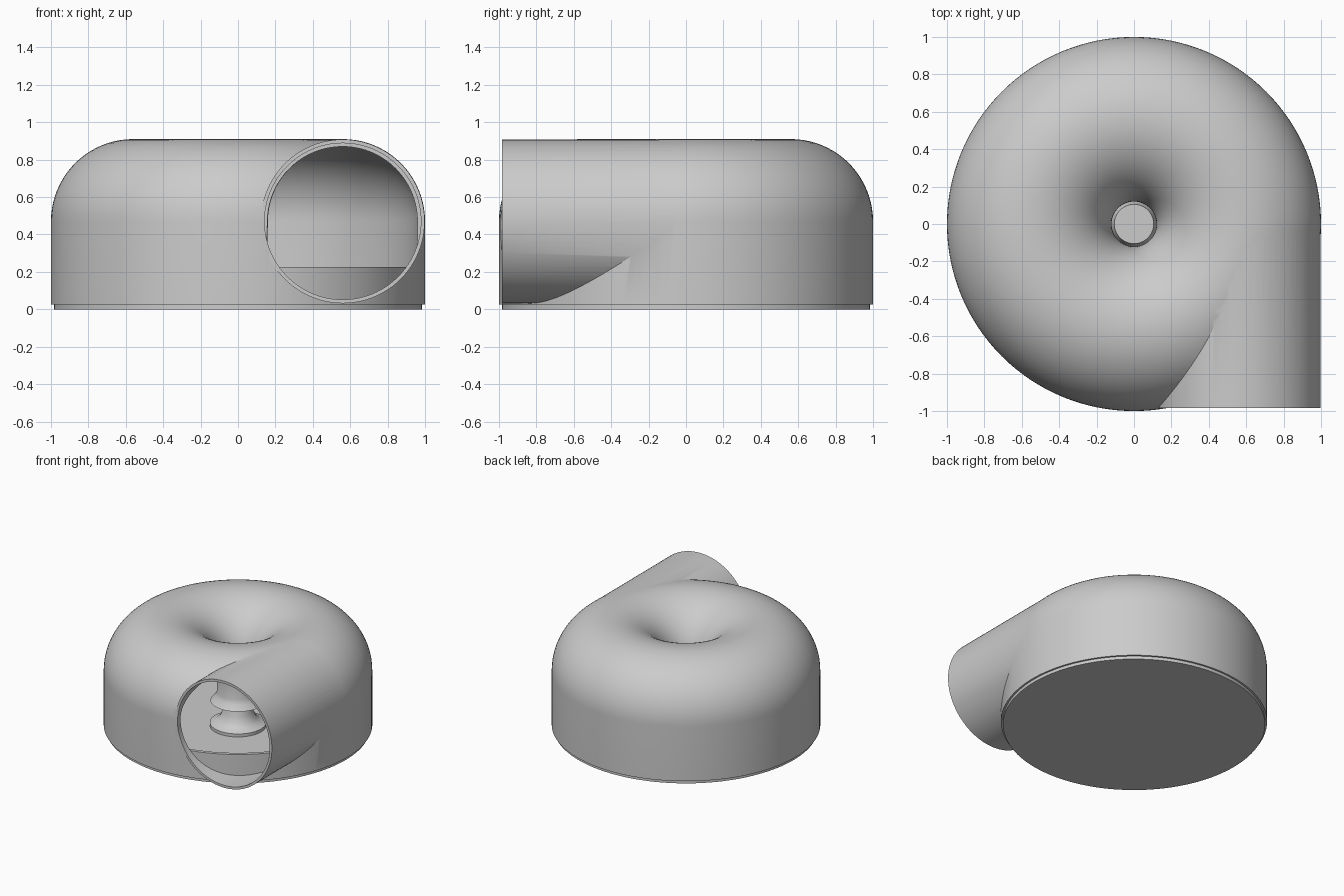
import bpy, bmesh, math
from mathutils import Matrix

cube = bpy.data.objects.get("Cube")
if cube:
    bpy.data.objects.remove(cube, do_unlink=True)

gray = bpy.data.materials.new("plain gray")
gray.use_nodes = True
color = (0.6, 0.6, 0.6, 1)
gray.diffuse_color = color
gray.node_tree.nodes["Principled BSDF"].inputs["Base Color"].default_value = color

TUBE_X, TUBE_Z = 0.56, 0.47   # centre of the rounded section


def finish(bm, name):
    bmesh.ops.recalc_face_normals(bm, faces=bm.faces[:])
    mesh = bpy.data.meshes.new(name)
    bm.to_mesh(mesh)
    bm.free()
    mesh.materials.append(gray)
    obj = bpy.data.objects.new(name, mesh)
    bpy.context.collection.objects.link(obj)
    return obj


def revolve(name, profile, closed=True, steps=128):
    """Spin an (r, z) profile about the vertical axis."""
    bm = bmesh.new()
    rings = []
    for r, z in profile:
        if r == 0:
            rings.append([bm.verts.new((0, 0, z))] * steps)
        else:
            rings.append([bm.verts.new((r * math.cos(a), r * math.sin(a), z))
                          for a in (2 * math.pi * i / steps for i in range(steps))])
    pairs = list(zip(rings, rings[1:]))
    if closed:
        pairs.append((rings[-1], rings[0]))
    for low, high in pairs:
        for i in range(steps):
            j = (i + 1) % steps
            corners = list(dict.fromkeys((low[i], low[j], high[j], high[i])))
            if len(corners) > 2:
                bm.faces.new(corners)
    return finish(bm, name)


def arch(radius, steps=40):
    """Half circle from the outer wall over to the throat."""
    return [(TUBE_X + radius * math.cos(math.pi * i / steps),
             TUBE_Z + radius * math.sin(math.pi * i / steps)) for i in range(steps + 1)]


def pipe(name, radius, y0, y1):
    bm = bmesh.new()
    place = Matrix.Translation((TUBE_X, (y0 + y1) / 2, TUBE_Z)) @ Matrix.Rotation(math.pi / 2, 4, 'X')
    bmesh.ops.create_cone(bm, cap_ends=True, segments=96, radius1=radius, radius2=radius,
                          depth=y1 - y0, matrix=place)
    return finish(bm, name)


def boolean(target, cutter, operation):
    mod = target.modifiers.new(operation.lower(), 'BOOLEAN')
    mod.operation = operation
    mod.solver = 'EXACT'
    mod.object = cutter
    bpy.context.view_layer.objects.active = target
    bpy.ops.object.modifier_apply(modifier=mod.name)
    bpy.data.objects.remove(cutter, do_unlink=True)


# Scroll housing: domed ring with a flared throat, joined to the outlet duct
housing = revolve("housing", [(1, 0.025)] + arch(0.44)
                  + [(0.12, 0.3), (0.14, 0.255), (0.185, 0.225), (0.185, 0.025)])
boolean(housing, pipe("outlet_duct", 0.438, -0.985, -0.05), 'UNION')

# Hollow out the chamber and the duct
chamber = revolve("chamber_cutter", [(0.955, -0.1)] + arch(0.4)
                  + [(0.155, 0.3), (0.17, 0.265), (0.205, 0.225), (0.15, 0.225), (0.15, -0.1)])
boolean(housing, chamber, 'DIFFERENCE')
boolean(housing, pipe("bore_cutter", 0.418, -1.2, -0.03), 'DIFFERENCE')

# Base cup with a low wall inside the housing
base = revolve("base_cup", [(0, 0), (0.985, 0), (0.985, 0.026), (0.958, 0.026), (0.958, 0.225),
                            (0.93, 0.225), (0.93, 0.02), (0, 0.02)], closed=False)

# Flared hub under the throat
hub = revolve("hub", [(0, 0.015), (0.21, 0.015), (0.21, 0.045), (0.17, 0.06), (0.135, 0.09),
                      (0.115, 0.14), (0.105, 0.18), (0, 0.18)], closed=False)

bpy.ops.object.select_all(action='DESELECT')
for part in (housing, base, hub):
    part.select_set(True)
bpy.context.view_layer.objects.active = housing
bpy.ops.object.shade_smooth_by_angle(angle=math.radians(30))
